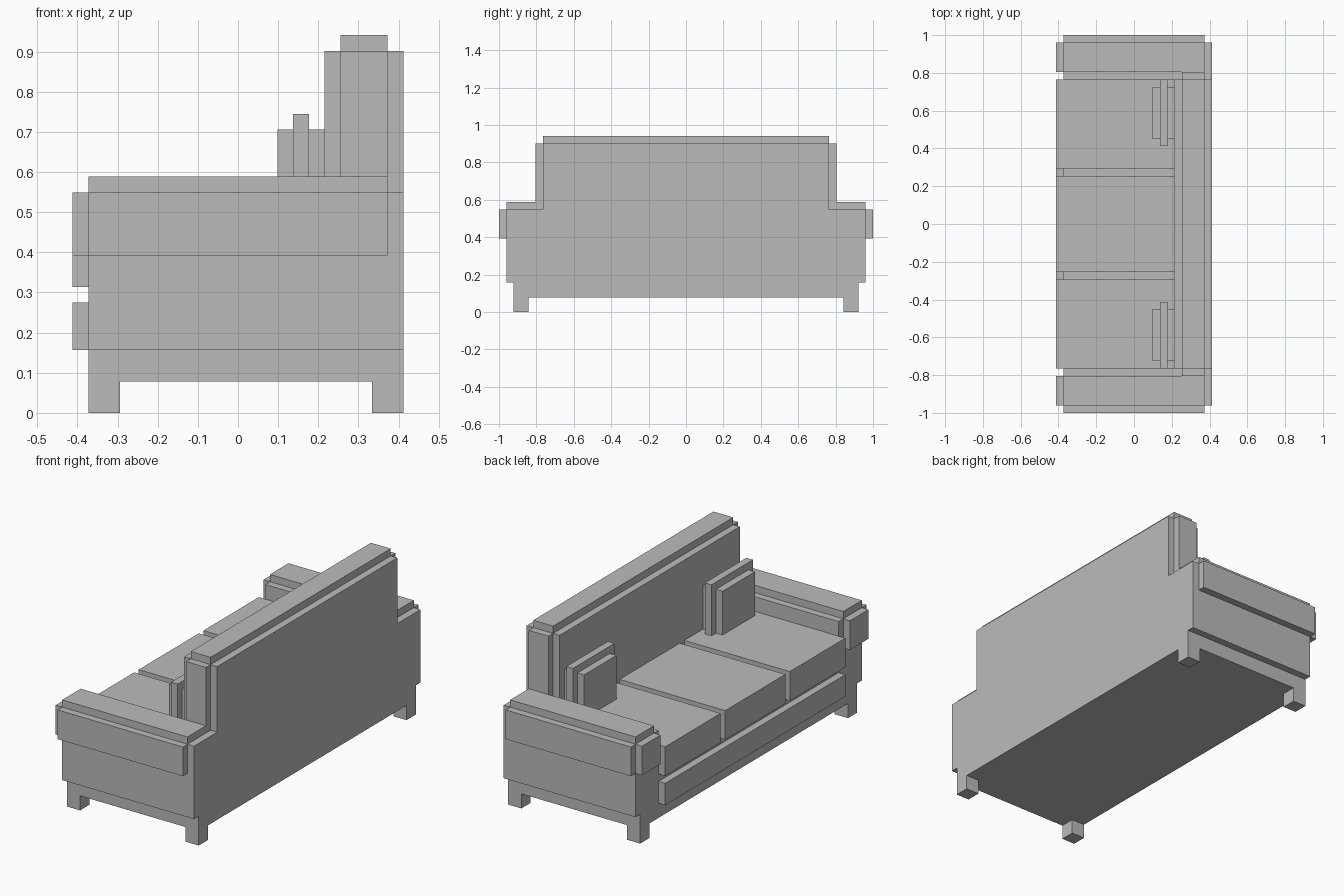
import bpy
import bmesh

if "Cube" in bpy.data.objects:
    bpy.data.objects.remove(bpy.data.objects["Cube"])

U = 2 / 51  # one block of the grid the sofa is built on

grey = bpy.data.materials.new("plain_grey")
grey.use_nodes = True
grey.diffuse_color = (0.5, 0.5, 0.5, 1)
grey.node_tree.nodes["Principled BSDF"].inputs["Base Color"].default_value = (0.5, 0.5, 0.5, 1)


def prism(name, outline, axis, low, high):
    """Extrude a 2D outline (in blocks) along an axis from low to high."""
    bm = bmesh.new()

    def place(a, b, d):
        co = [a, b]
        co.insert("xyz".index(axis), d)
        return [c * U for c in co]

    face = bm.faces.new([bm.verts.new(place(a, b, low)) for a, b in outline])
    moved = bmesh.ops.extrude_face_region(bm, geom=[face])["geom"]
    shift = [0, 0, 0]
    shift["xyz".index(axis)] = (high - low) * U
    bmesh.ops.translate(bm, vec=shift, verts=[v for v in moved if isinstance(v, bmesh.types.BMVert)])
    bmesh.ops.recalc_face_normals(bm, faces=bm.faces)
    mesh = bpy.data.meshes.new(name)
    bm.to_mesh(mesh)
    bm.free()
    mesh.materials.append(grey)
    obj = bpy.data.objects.new(name, mesh)
    bpy.context.collection.objects.link(obj)
    return obj


def box(name, x, y, z):
    outline = [(x[0], y[0]), (x[1], y[0]), (x[1], y[1]), (x[0], y[1])]
    return prism(name, outline, "z", *z)


def mirrored(half):
    """Complete a half outline given as (half width, height) points."""
    return half + [(-a, b) for a, b in reversed(half)]


# Base: body, recessed apron, front rail and filler under the cushions
box("apron", (-9.5, 10.5), (-23.5, 23.5), (2, 4))
box("base_body", (-9.5, 9.5), (-24.5, 24.5), (4, 10))
box("front_rail", (-10.5, -9.5), (-19.5, 19.5), (4, 7))
box("seat_filler", (-9.5, 5.5), (-19.5, 19.5), (10, 11))

# Backrest: stepped plan, top cap and rear panel that widens at the arms
plan = [(5.5, 19.5), (6.5, 19.5), (6.5, 20.5), (9.5, 20.5)]
prism("backrest", plan + [(x, -y) for x, y in reversed(plan)], "z", 10, 23)
box("backrest_cap", (6.5, 9.5), (-19.5, 19.5), (23, 24))
rear = [(24.5, 4), (24.5, 14), (19.5, 14), (19.5, 23)]
prism("rear_panel", mirrored(rear), "x", 9.5, 10.5)

# Seat cushions
for name, y in (("left", -13.5), ("middle", 0), ("right", 13.5)):
    half = 6.5 if y == 0 else 6
    mid = y and (13.5 if y > 0 else -13.5)
    box(name + "_seat_cushion", (-10.5, 5.5), (mid - half, mid + half), (8, 12))

# Parts repeated at both ends
arm = [(19.5, 10), (25.5, 10), (25.5, 14), (24.5, 14),
       (24.5, 15), (20.5, 15), (20.5, 14), (19.5, 14)]
for side, s in (("left", -1), ("right", 1)):
    def span(a, b):
        return tuple(sorted((a * s, b * s)))

    prism(side + "_armrest", [(y * s, z) for y, z in arm], "x", -9.5, 9.5)
    box(side + "_armrest_front", (-10.5, -9.5), span(20.5, 24.5), (10, 14))
    box(side + "_pillow_rim", (3.5, 4.5), span(10.5, 19.5), (12, 19))
    box(side + "_pillow_front", (2.5, 3.5), span(11.5, 18.5), (12, 18))
    box(side + "_pillow_back", (4.5, 5.5), span(11.5, 18.5), (12, 18))
    box(side + "_front_leg", (-9.5, -7.5), span(21.5, 23.5), (0, 2))
    box(side + "_back_leg", (8.5, 10.5), span(21.5, 23.5), (0, 2))
